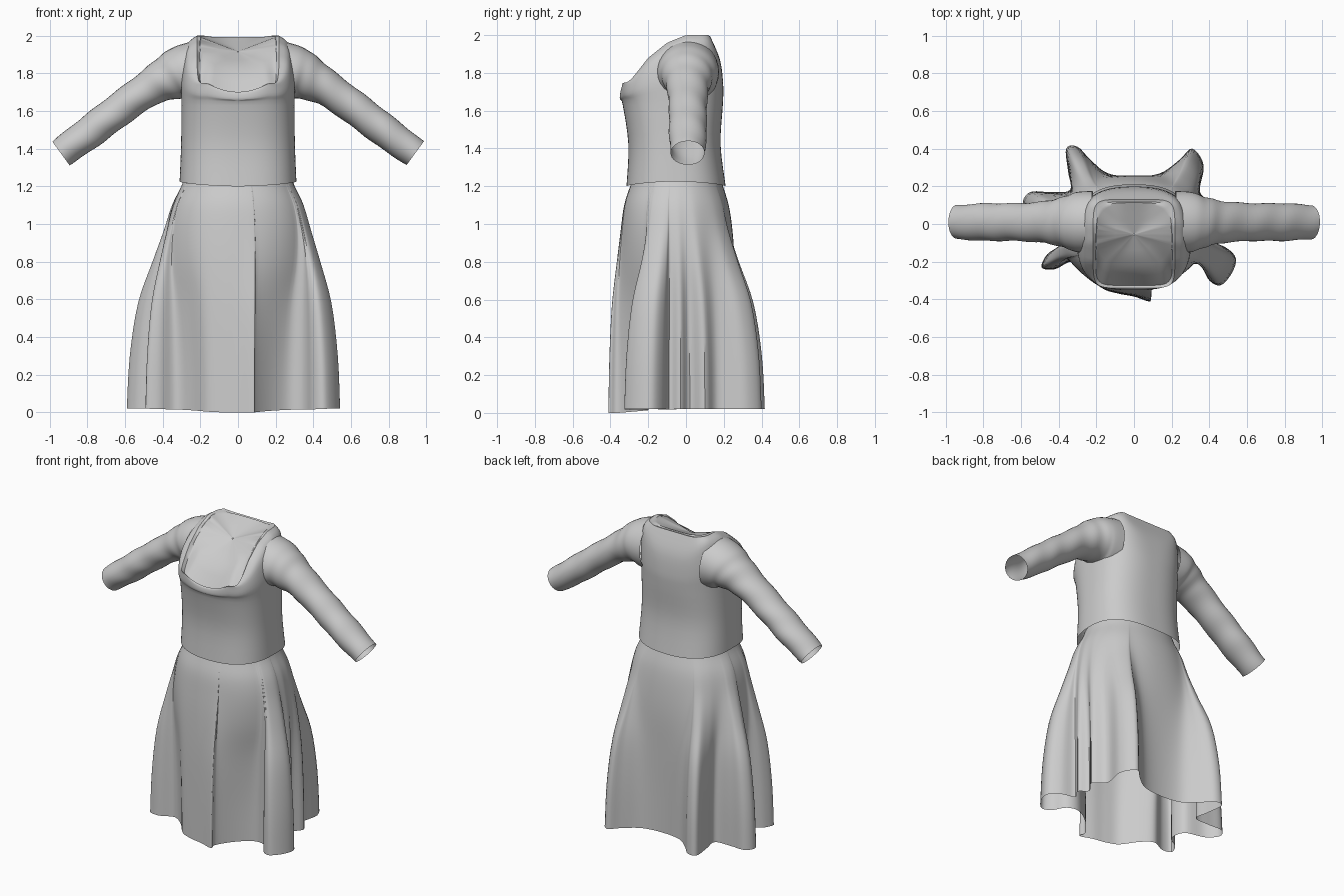
import bpy, bmesh
from math import sin, cos, pi, atan2, radians
from mathutils import Vector

cube = bpy.data.objects.get("Cube")
if cube:
    bpy.data.objects.remove(cube, do_unlink=True)

COLS = 96

cloth = bpy.data.materials.new("grey cloth")
cloth.use_nodes = True
GREY = (0.6, 0.6, 0.6, 1)
cloth.diffuse_color = GREY
shader = next(n for n in cloth.node_tree.nodes if n.type == 'BSDF_PRINCIPLED')
shader.inputs["Base Color"].default_value = GREY
shader.inputs["Roughness"].default_value = 0.8


def spline(points, steps, closed=False):
    """Catmull-Rom curve through vectors."""
    count = len(points)

    def at(i):
        return points[i % count] if closed else points[max(0, min(count - 1, i))]

    out = []
    for i in range(count if closed else count - 1):
        a, b, c, d = at(i - 1), at(i), at(i + 1), at(i + 2)
        for k in range(steps):
            t = k / steps
            out.append(b + (c - a) * (t / 2)
                       + (a * 2 - b * 5 + c * 4 - d) * (t * t / 2)
                       + (b * 3 - a - c * 3 + d) * (t ** 3 / 2))
    if not closed:
        out.append(points[-1].copy())
    return out


def lookup(table, v):
    """Piecewise linear lookup in (key, value) pairs."""
    if v <= table[0][0]:
        return table[0][1]
    for (a, p), (b, q) in zip(table, table[1:]):
        if v <= b:
            return p + (q - p) * (v - a) / (b - a)
    return table[-1][1]


def clamp(v):
    return max(0, min(1, v))


def loft(name, rings, steps):
    """Open skin through closed rings, smoothed along its length."""
    columns = [spline(list(column), steps) for column in zip(*rings)]
    bm = bmesh.new()
    grid = [[bm.verts.new(p) for p in column] for column in columns]
    for i, left in enumerate(grid):
        right = grid[(i + 1) % len(grid)]
        for k in range(len(left) - 1):
            bm.faces.new((left[k], right[k], right[k + 1], left[k + 1]))
    mesh = bpy.data.meshes.new(name)
    bm.to_mesh(mesh)
    bm.free()
    mesh.materials.append(cloth)
    obj = bpy.data.objects.new(name, mesh)
    bpy.context.collection.objects.link(obj)
    bpy.ops.object.select_all(action='DESELECT')
    obj.select_set(True)
    bpy.context.view_layer.objects.active = obj
    bpy.ops.object.shade_smooth_by_angle(angle=radians(40))


def oval(angle, half, front, back, power):
    """Point on a rounded box outline; angle runs from the front towards +x."""
    s, c = sin(angle), cos(angle)
    r = (abs(s) ** power + abs(c) ** power) ** (-1 / power)
    return half * s * r, (front + back) / 2 - (back - front) / 2 * c * r


ANGLES = [2 * pi * i / COLS for i in range(COLS)]

# Height of the neck and shoulder line, from front to back
SHOULDER = [(-.35, 1.7), (-.31, 1.705), (-.29, 1.745), (-.27, 1.79), (-.2, 1.88),
            (-.1, 1.96), (0, 2), (.12, 2), (.15, 1.97), (.2, 1.86)]


def shoulder_height(x, y):
    wave = .045 * clamp(abs(x) / .16) ** 2 * clamp((-.27 - y) / .04)
    return lookup(SHOULDER, y) + wave


# Bodice: level rings to the chest, then rings that climb to the neckline
rings = []
for half, front, back, z in [(.31, -.315, .21, 1.2), (.302, -.305, .183, 1.42),
                             (.3, -.335, .195, 1.63)]:
    ring = []
    for a in ANGLES:
        x, y = oval(a, half, front, back, 2.6)
        dip = .025 * sin(a) ** 2 if z < 1.3 else 0
        ring.append(Vector((x, y, z + dip)))
    rings.append(ring)
for half, front, back, power, rise in [(.3, -.35, .197, 2.8, .45),
                                       (.272, -.348, .18, 3.4, .87),
                                       (.217, -.34, .13, 7, 1)]:
    ring = []
    for a in ANGLES:
        x, y = oval(a, half, front, back, power)
        ring.append(Vector((x, y, 1.63 + (shoulder_height(x, y) - 1.63) * rise)))
    rings.append(ring)
loft("bodice", rings, 4)
neck = rings[-1]

# Neck panel: edge step, sloping chest panel and the closed neck inside it
step, rim, middle = [], [], []
for a, p in zip(ANGLES, neck):
    drop = .005 + .015 * clamp(-p.y / .2)
    step.append(Vector((p.x * .94, (p.y + .1) * .94 - .1, p.z - drop)))
    x, y = oval(a, .197, -.22, .11, 3)
    rim.append(Vector((x, y, lookup(SHOULDER, y) - .01 - .02 * max(0, cos(a)))))
    middle.append((step[-1] + rim[-1]) / 2 + Vector((0, 0, .004)))
centre = Vector((0, -.055, 1.915))
inner = [p.lerp(centre, .5) for p in rim]
closing = [p.lerp(centre, .98) for p in rim]
loft("neck_panel", [neck, step, middle, rim, inner, closing], 1)

# Sleeves: x, z, thickness across, half depth
SLEEVE = [(.22, 1.805, .17, .165), (.3, 1.8, .147, .16), (.37, 1.775, .122, .135),
          (.48, 1.715, .094, .11), (.64, 1.6, .088, .1), (.79, 1.485, .086, .1),
          (.94, 1.375, .078, .09)]
path = spline([Vector(p) for p in SLEEVE], 7)
for name, side in [("left_sleeve", 1), ("right_sleeve", -1)]:
    rings = []
    for i, p in enumerate(path):
        before, after = path[max(0, i - 1)], path[min(len(path) - 1, i + 1)]
        along = Vector((after[0] - before[0], after[1] - before[1])).normalized()
        ring = []
        for k in range(32):
            a = 2 * pi * k / 32
            # Soft slanting creases
            crease = 1 + .022 * sin(i * .9 + 2.5 * sin(a + side)) * clamp((i - 7) / 9)
            up = p[2] * cos(a) * crease
            ring.append(Vector((side * (p[0] - along.y * up),
                                .01 - side * p[3] * sin(a) * crease,
                                p[1] + along.x * up)))
        rings.append(ring)
    loft(name, rings, 1)

# Skirt hem seen from above, from the front centre towards +x
HEM = [(0, -.385), (.075, -.41), (.09, -.4), (.085, -.355), (.17, -.26), (.27, -.2),
       (.35, -.22), (.4, -.3), (.46, -.325), (.52, -.26), (.54, -.18), (.48, -.12),
       (.39, -.09), (.42, -.03), (.37, .02), (.42, .1), (.35, .17), (.37, .31),
       (.31, .4), (.24, .34), (.14, .27), (0, .25), (-.14, .27), (-.23, .34),
       (-.3, .41), (-.36, .4), (-.35, .28), (-.34, .18), (-.45, .17), (-.55, .17),
       (-.59, .11), (-.53, .04), (-.4, 0), (-.38, -.1), (-.46, -.16), (-.49, -.23),
       (-.42, -.24), (-.33, -.2), (-.25, -.25), (-.17, -.34), (-.08, -.37)]
hem = spline([Vector(p) for p in HEM], 5, closed=True)
turns = sorted(atan2(p.x, -(p.y + .04)) % (2 * pi) for p in hem)

# Height, half width, front, back and how strongly the folds show
LEVELS = [(.02, .4, -.35, .28, 1), (.3, .4, -.355, .28, .92), (.58, .4, -.355, .27, .7),
          (.8, .395, -.35, .26, .33), (.97, .375, -.34, .245, .11),
          (1.1, .345, -.325, .225, .04), (1.2, .3, -.295, .195, .01),
          (1.25, .285, -.28, .18, 0)]
rings = []
for z, half, front, back, fold in LEVELS:
    ring = []
    for p, a in zip(hem, turns):
        smooth = Vector(oval(a, half, front, back, 2.2))
        q = smooth.lerp(p, fold)
        drop = .02 * fold * clamp(-p.y / .35) * clamp(1.2 - abs(p.x) / .4)
        ring.append(Vector((q.x, q.y, z - drop)))
    rings.append(ring)
loft("skirt", rings, 4)
